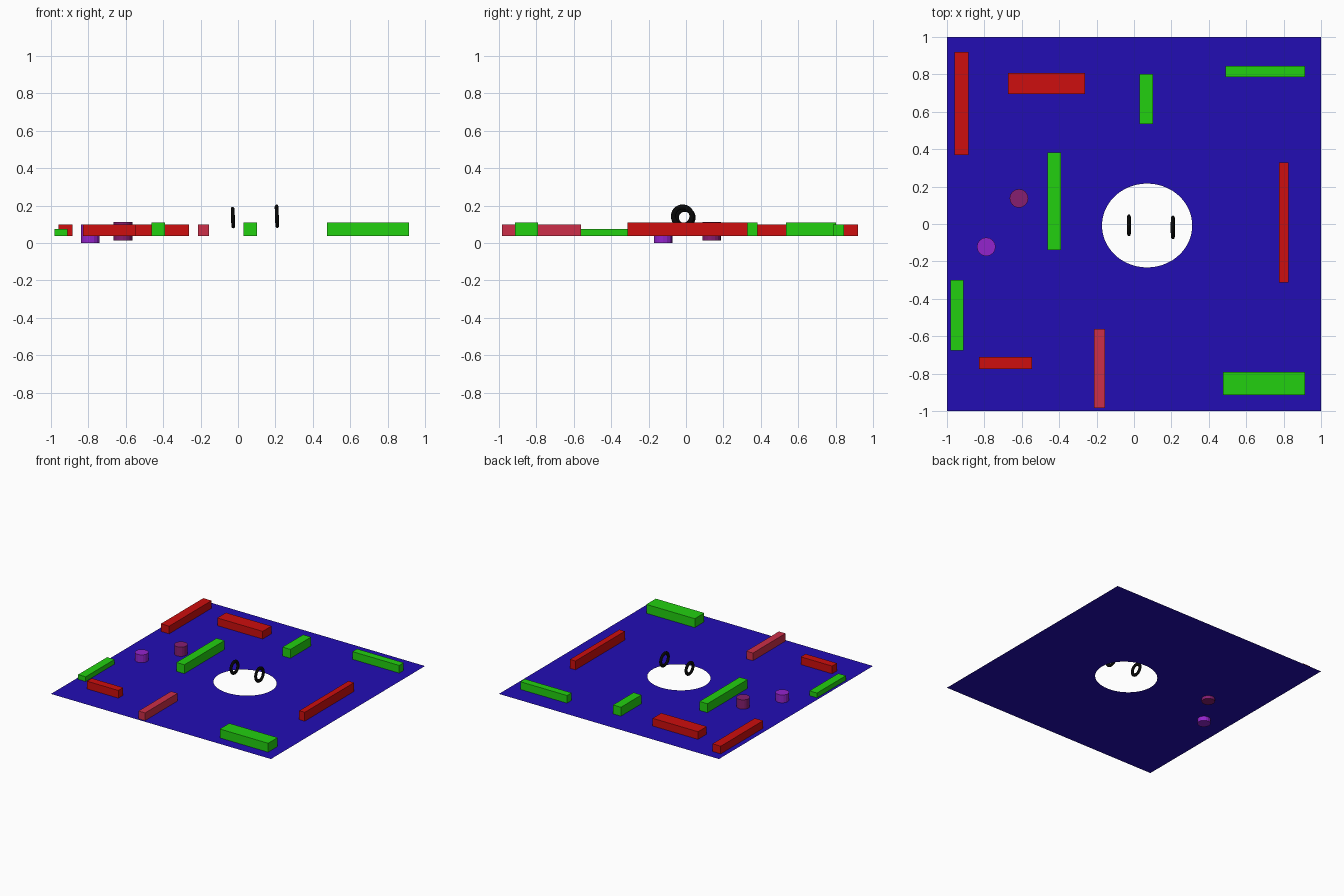
import bpy, bmesh, math

if "Cube" in bpy.data.objects:
    bpy.data.objects.remove(bpy.data.objects["Cube"])

FLOOR = 0.036


def mat(name, rgb):
    # sRGB 0-255 to linear
    lin = [((c / 255 + 0.055) / 1.055) ** 2.4 if c > 10 else c / 255 / 12.92 for c in rgb]
    m = bpy.data.materials.new(name)
    m.diffuse_color = (*lin, 1)
    m.use_nodes = True
    m.node_tree.nodes["Principled BSDF"].inputs["Base Color"].default_value = m.diffuse_color
    return m


BLUE = mat("blue", (34, 13, 180))
RED = mat("red", (205, 14, 14))
ROSE = mat("rose", (204, 46, 72))
GREEN = mat("green", (34, 208, 16))
PLUM = mat("plum", (134, 30, 112))
PURPLE = mat("purple", (148, 36, 205))
BLACK = mat("black", (8, 8, 8))


def finish(name, material):
    o = bpy.context.object
    o.name = name
    o.data.materials.append(material)
    return o


def block(name, material, x0, x1, y0, y1, top):
    bpy.ops.mesh.primitive_cube_add(size=1, location=((x0 + x1) / 2, (y0 + y1) / 2, (FLOOR + 0.001 + top) / 2))
    bpy.context.object.scale = (x1 - x0, y1 - y0, top - FLOOR - 0.001)
    finish(name, material)


def post(name, material, x, y, z0, z1):
    bpy.ops.mesh.primitive_cylinder_add(vertices=16, radius=0.05, depth=z1 - z0, location=(x, y, (z0 + z1) / 2))
    finish(name, material)


def ring(name, x, y, z, outer):
    minor = 0.0135
    bpy.ops.mesh.primitive_torus_add(major_segments=40, minor_segments=12, major_radius=outer - minor,
                                     minor_radius=minor, location=(x, y, z),
                                     rotation=(0, math.radians(88), 0))
    o = finish(name, BLACK)
    o.scale.z = 0.75
    bpy.ops.object.shade_smooth()


# Thin square floor with an oval hole, made as a strip between hole and border
bm = bmesh.new()
N = 96
inner, outer = [], []
for i in range(N):
    a = 2 * math.pi * i / N
    c, s = math.cos(a), math.sin(a)
    k = 1 / max(abs(c), abs(s))
    inner.append(bm.verts.new((0.07 + 0.241 * c, -0.008 + 0.224 * s, FLOOR)))
    outer.append(bm.verts.new((k * c, k * s, FLOOR)))
for i in range(N):
    j = (i + 1) % N
    bm.faces.new((inner[i], outer[i], outer[j], inner[j]))
me = bpy.data.meshes.new("floor")
bm.to_mesh(me)
bm.free()
me.materials.append(BLUE)
bpy.context.collection.objects.link(bpy.data.objects.new("floor", me))

# Low wall blocks
walls = [
    ("back_left_wall", RED, -0.96, -0.885, 0.37, 0.92, 0.10),
    ("back_wide_wall", RED, -0.675, -0.262, 0.695, 0.808, 0.10),
    ("back_middle_wall", GREEN, 0.03, 0.102, 0.535, 0.802, 0.11),
    ("back_right_wall", GREEN, 0.49, 0.915, 0.786, 0.845, 0.10),
    ("centre_wall", GREEN, -0.462, -0.39, -0.14, 0.382, 0.11),
    ("right_wall", RED, 0.775, 0.825, -0.312, 0.328, 0.11),
    ("left_wall", GREEN, -0.98, -0.912, -0.675, -0.3, 0.076),
    ("front_left_wall", RED, -0.83, -0.545, -0.775, -0.712, 0.10),
    ("front_middle_wall", ROSE, -0.215, -0.155, -0.985, -0.562, 0.10),
    ("front_right_wall", GREEN, 0.475, 0.915, -0.915, -0.792, 0.11),
]
for w in walls:
    block(*w)

# Round posts that poke through the floor
post("plum_post", PLUM, -0.615, 0.137, 0.012, 0.112)
post("purple_post", PURPLE, -0.79, -0.122, 0.0, 0.10)

# Upright rings over the hole
ring("left_ring", -0.027, -0.007, 0.136, 0.058)
ring("right_ring", 0.208, -0.018, 0.143, 0.063)
